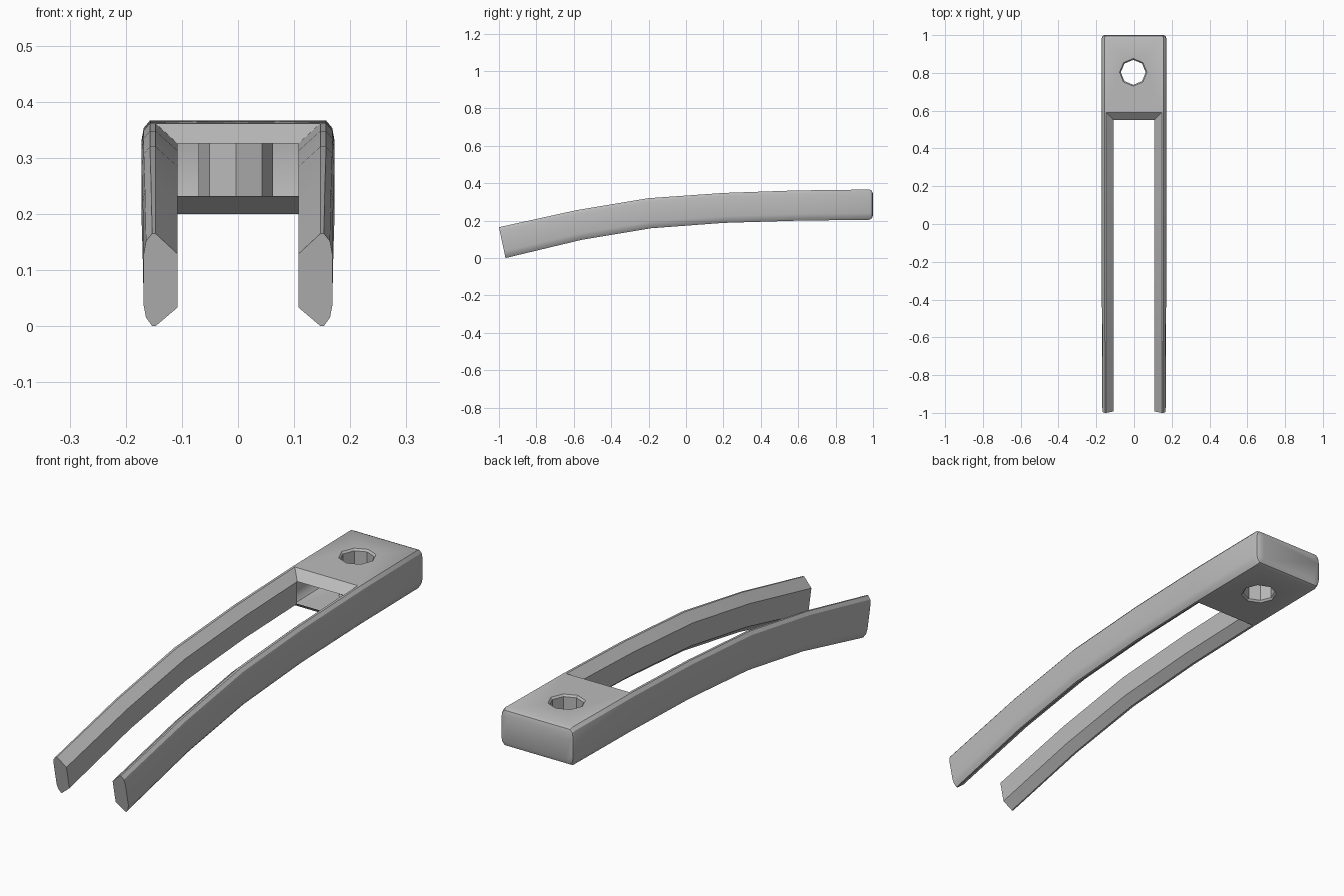
import bpy, bmesh, math

if "Cube" in bpy.data.objects:
    bpy.data.objects.remove(bpy.data.objects["Cube"])

# One plain grey
mat = bpy.data.materials.new("mid grey")
mat.use_nodes = True
col = (0.5, 0.5, 0.5, 1)
mat.diffuse_color = col
mat.node_tree.nodes["Principled BSDF"].inputs["Base Color"].default_value = col

T = 0.16                                   # body thickness
IN, EDGE = 0.108, 0.147                    # inner wall and flat top limits
# Outer side profile (x, height), from bottom to top
SIDE = [(EDGE, 0), (0.157, 0), (0.168, 0.015), (0.172, 0.035),
        (0.172, 0.125), (0.168, 0.147), (0.157, T), (EDGE, T)]
PRONG = SIDE + [(IN, 0.125), (IN, 0.032)]
# Arc stations: bottom (y, z), top (y, z), narrowing of the outer wall
STATIONS = [((-0.965, 0.0), (-1.0, 0.165), 0.004),
            ((-0.56, 0.097), (-0.59, 0.255), 0.002),
            ((-0.19, 0.159), (-0.2, 0.32), 0.0),
            ((0.2, 0.188), (0.2, 0.348), 0.0)]


def rear(x, h, y):
    """Point on the gently rising rear portion."""
    return (x, y, 0.2 + (y - 0.6) * 0.0125 + h * 1.01)


def finish(bm, name):
    bmesh.ops.remove_doubles(bm, verts=bm.verts, dist=0.0004)
    bmesh.ops.recalc_face_normals(bm, faces=bm.faces)
    me = bpy.data.meshes.new(name)
    bm.to_mesh(me)
    bm.free()
    me.materials.append(mat)
    ob = bpy.data.objects.new(name, me)
    bpy.context.collection.objects.link(ob)
    bpy.ops.object.select_all(action='DESELECT')
    ob.select_set(True)
    bpy.context.view_layer.objects.active = ob
    bpy.ops.object.shade_smooth_by_angle(angle=math.radians(28))


def bridge(bm, a, b, skip=()):
    n = len(a)
    for i in range(n):
        if i not in skip:
            j = (i + 1) % n
            bm.faces.new((a[i], a[j], b[j], b[i]))


# Curved prongs, mitred where they meet the block
def prong(name, s):
    bm = bmesh.new()
    rings = []
    for (by, bz), (ty, tz), narrow in STATIONS:
        ring = []
        for x, h in PRONG:
            f = h / T
            px = x - narrow if x > 0.15 else x
            ring.append(bm.verts.new((s * px, by + (ty - by) * f, bz + (tz - bz) * f)))
        rings.append(ring)
    rings.append([bm.verts.new(rear(s * x, h, 0.55 if x == IN else 0.59)) for x, h in PRONG])
    for a, b in zip(rings, rings[1:]):
        bridge(bm, a, b)
    bm.faces.new(rings[0])
    finish(bm, name)


prong("left_prong", 1)
prong("right_prong", -1)

# Hollow rear block with rounded back, open towards the prongs
bm = bmesh.new()
LOOP = SIDE + [(-x, h) for x, h in reversed(SIDE)]
rings = []
for y, inset in ((0.59, 0), (0.98, 0), (0.994, 0.007), (1.0, 0.024)):
    k = 1 - inset * 0.6 / 0.172
    rings.append([bm.verts.new(rear(x * k, inset + h * (T - 2 * inset) / T, y))
                  for x, h in LOOP])
bridge(bm, rings[0], rings[1], skip=(7, 15))
bridge(bm, rings[1], rings[2])
bridge(bm, rings[2], rings[3])
bm.faces.new(rings[3])

# Eight-sided hole with slightly chamfered rims
hole = []
for r, h in ((0.073, 0), (0.066, 0.008), (0.066, T - 0.008), (0.073, T)):
    ring = []
    for i in range(8):
        a = i * math.pi / 4
        ring.append(bm.verts.new(rear(-0.004 + r * math.cos(a), h, 0.803 + r * math.sin(a))))
    hole.append(ring)
for a, b in zip(hole, hole[1:]):
    bridge(bm, a, b)


# Flat top and bottom panels around the hole
def panel(corners, ring):
    edges = []
    for loop in (corners, ring):
        for i, v in enumerate(loop):
            w = loop[(i + 1) % len(loop)]
            edges.append(bm.edges.get((v, w)) or bm.edges.new((v, w)))
    bmesh.ops.triangle_fill(bm, edges=edges, use_beauty=True, use_dissolve=False)


f, b = rings[0], rings[1]
panel([f[7], f[8], b[8], b[7]], hole[3])
panel([f[15], f[0], b[0], b[15]], hole[0])

# Sloping lips above and below the front opening
for right, left, h in ((f[7], f[8], 0.125), (f[0], f[15], 0.032)):
    bm.faces.new((right, left, bm.verts.new(rear(-IN, h, 0.55)),
                  bm.verts.new(rear(IN, h, 0.55))))
finish(bm, "rear_block")
